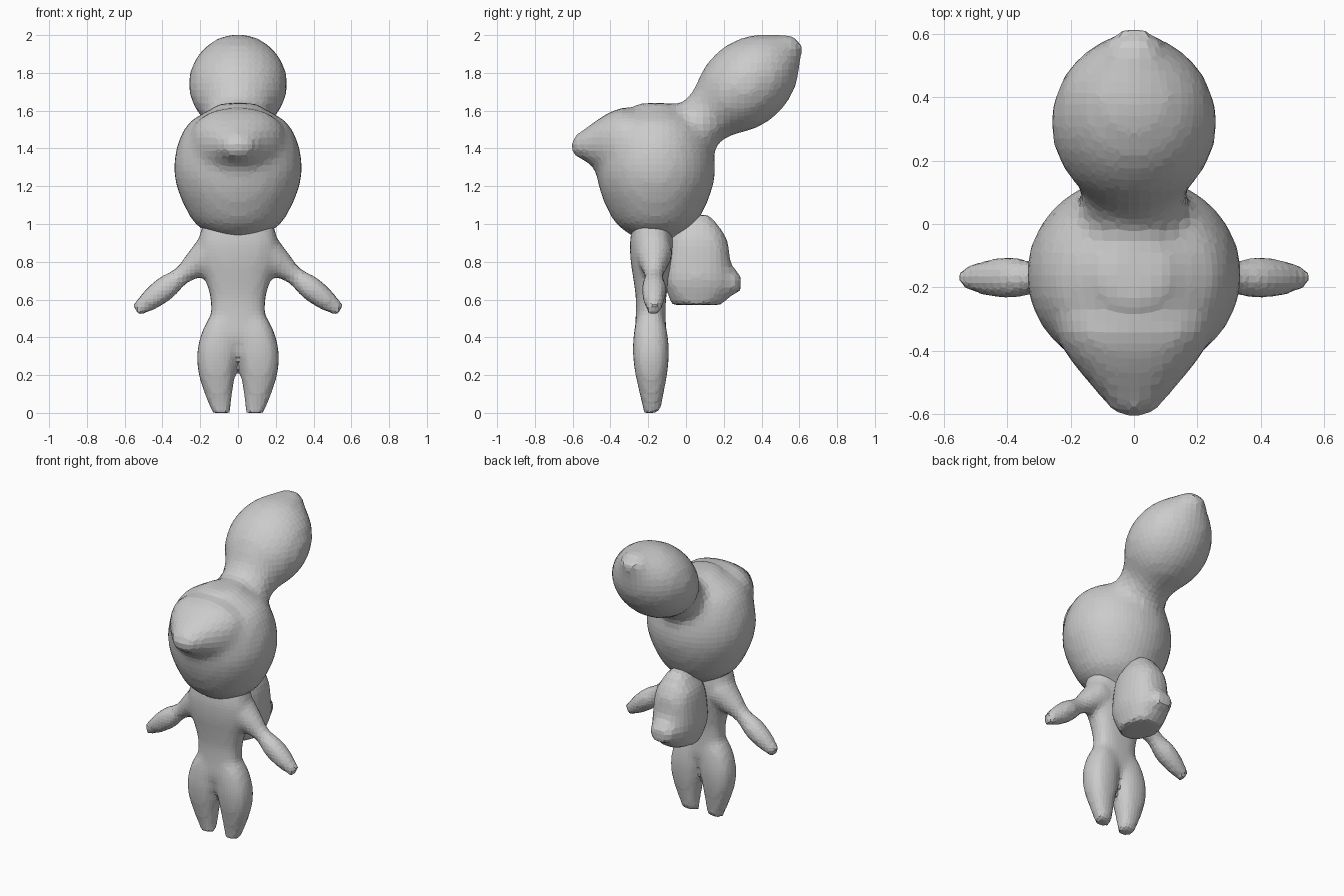
import bpy, bmesh, math
from mathutils import Vector

cube = bpy.data.objects.get("Cube")
if cube:
    bpy.data.objects.remove(cube)

grey = bpy.data.materials.new("plain grey")
grey.use_nodes = True
colour = (0.6, 0.6, 0.6, 1)
grey.diffuse_color = colour
grey.node_tree.nodes["Principled BSDF"].inputs["Base Color"].default_value = colour

X_AXIS = Vector((1, 0, 0))
Y_AXIS = Vector((0, 1, 0))


def finish(name, bm, voxel):
    """Fuse the overlapping pieces into one softly faceted grey object."""
    bmesh.ops.recalc_face_normals(bm, faces=bm.faces)
    mesh = bpy.data.meshes.new(name)
    bm.to_mesh(mesh)
    bm.free()
    mesh.materials.append(grey)
    obj = bpy.data.objects.new(name, mesh)
    bpy.context.collection.objects.link(obj)
    fuse = obj.modifiers.new("fuse", 'REMESH')
    fuse.mode = 'VOXEL'
    fuse.voxel_size = voxel
    soften = obj.modifiers.new("soften", 'SMOOTH')
    soften.factor = 0.5
    soften.iterations = 3


def smooth_value(values, position):
    """Read a smooth curve through evenly spaced values."""
    last = len(values) - 1
    index = min(int(position), last - 1)
    t = position - index
    before, a = values[max(index - 1, 0)], values[index]
    b, after = values[index + 1], values[min(index + 2, last)]
    slope_a, slope_b = (b - before) / 2, (after - a) / 2
    rise = b - a
    return a + t * (slope_a + t * (3 * rise - 2 * slope_a - slope_b
                                   + t * (slope_a + slope_b - 2 * rise)))


def rounded(value, power):
    """Push a sine or cosine outward to make a boxier section."""
    return math.copysign(abs(value) ** power, value)


def tube(bm, start, end, radii, ratio, across=X_AXIS, bow=0, power=1):
    """Add a straight or bowed tube whose radius follows evenly spaced values."""
    start, end = Vector(start), Vector(end)
    other = (end - start).cross(across).normalized() * ratio
    sides, steps = 24, 3
    count = (len(radii) - 1) * steps
    rings = []
    for k in range(count + 1):
        t = k / count
        centre = start.lerp(end, t) + X_AXIS * bow * math.sin(math.pi * t)
        radius = smooth_value(radii, k / steps)
        ring = []
        for i in range(sides):
            angle = math.tau * (i + 0.5) / sides
            offset = (across * rounded(math.cos(angle), power)
                      + other * rounded(math.sin(angle), power))
            ring.append(bm.verts.new(centre + offset * radius))
        rings.append(ring)
    for lower, upper in zip(rings, rings[1:]):
        for i in range(sides):
            bm.faces.new((lower[i - 1], lower[i], upper[i], upper[i - 1]))
    bm.faces.new(rings[0])
    bm.faces.new(rings[-1])


# Rounded head, fuller above than below
head = bmesh.new()
tube(head, (0, -0.16, 1.64), (0, -0.16, 0.9),
     (0.1, 0.25, 0.31, 0.335, 0.34, 0.32, 0.28, 0.22, 0.09), ratio=0.93)

# Snout tapering forward out of the head
tube(head, (0, -0.3, 1.43), (0, -0.61, 1.41), (0.26, 0.22, 0.14, 0.06),
     ratio=0.75, power=0.85)

# Large swept-back crest, narrow at the neck and pointed at the tip
tube(head, (0, 0, 1.47), (0, 0.59, 1.97), (0.18, 0.17, 0.245, 0.26, 0.2, 0.06), ratio=0.87)
finish("head_and_crest", head, 0.036)

# Boxy torso with broad shoulders and a narrow waist
body = bmesh.new()
tube(body, (0, -0.18, 1), (0, -0.19, 0.3),
     (0.19, 0.21, 0.2, 0.17, 0.145, 0.145, 0.15, 0.1), ratio=0.55, power=0.75)

for s in (1, -1):
    # Leg bowed outward, tapering to a blunt foot
    tube(body, (s * 0.06, -0.19, 0.55), (s * 0.09, -0.18, 0),
         (0.07, 0.1, 0.11, 0.1, 0.075, 0.05), ratio=0.87, bow=s * 0.035, power=0.85)
    # Arm reaching out and down, with a thin elbow and a full forearm
    tube(body, (s * 0.14, -0.17, 0.85), (s * 0.54, -0.17, 0.54),
         (0.1, 0.075, 0.05, 0.065, 0.058, 0.035), ratio=1, across=Y_AXIS)
finish("body_and_limbs", body, 0.022)

# Rounded pack with a rear knob
pack = bmesh.new()
tube(pack, (0, 0.06, 1.05), (0, 0.06, 0.57), (0.06, 0.125, 0.14, 0.145, 0.11),
     ratio=1.25, power=0.8)
tube(pack, (0, 0.15, 0.69), (0, 0.29, 0.69), (0.11, 0.1, 0.07), ratio=0.75, power=0.8)
finish("back_pack", pack, 0.036)
